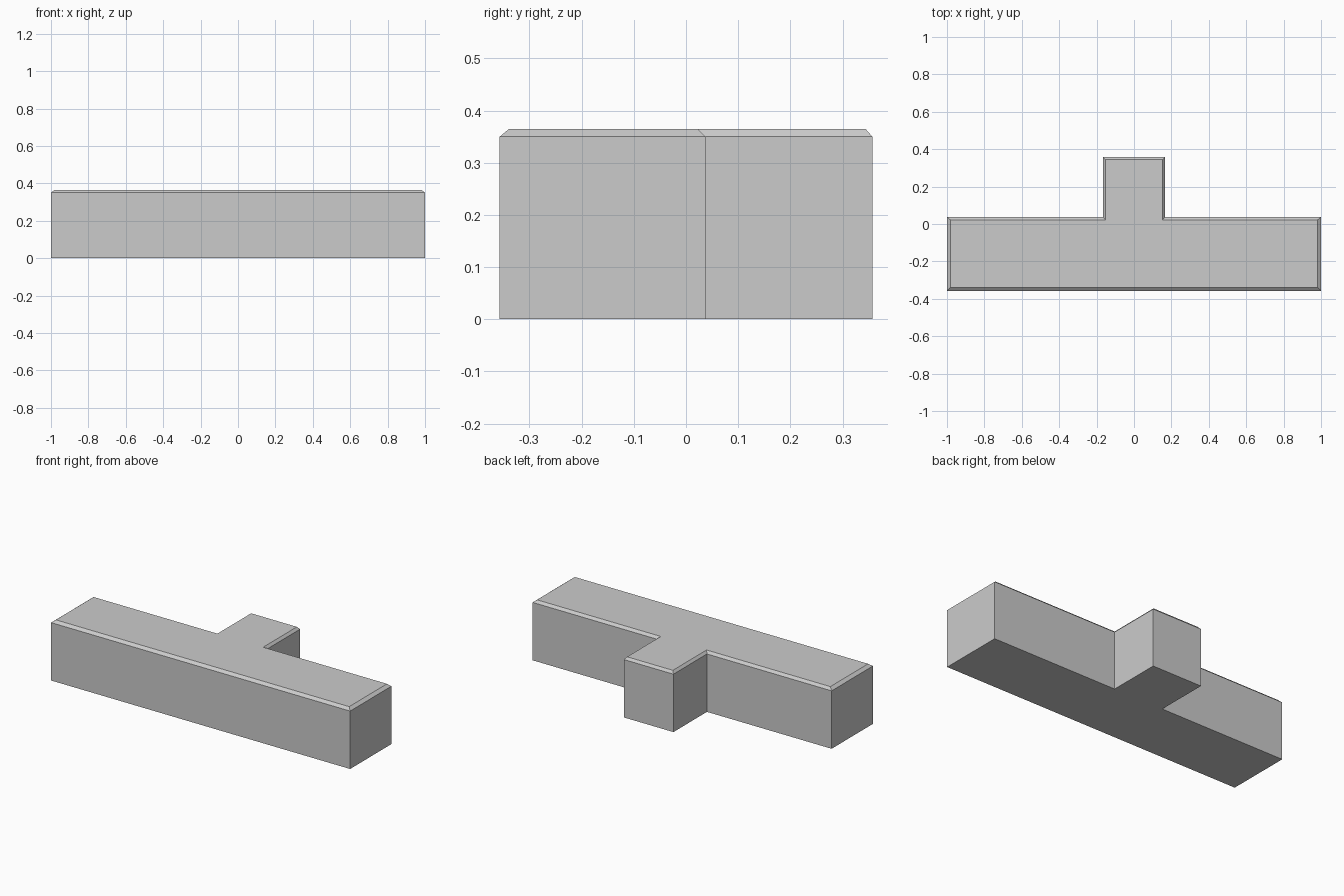
import bpy, bmesh

if "Cube" in bpy.data.objects:
    bpy.data.objects.remove(bpy.data.objects["Cube"])


def tee(x, front, notch, stem, back, z):
    """T-shaped outline, counter-clockwise, mirrored about x = 0."""
    right = [(x, front), (x, notch), (stem, notch), (stem, back)]
    left = [(-px, py) for px, py in reversed(right)]
    return [(px, py, z) for px, py in right + left]


# Outline at the floor, at the top of the walls, and inset for the chamfered rim
sections = [
    tee(1.0, -0.357, 0.037, 0.166, 0.357, 0.0),
    tee(1.0, -0.357, 0.037, 0.166, 0.357, 0.35),
    tee(0.981, -0.339, 0.022, 0.153, 0.344, 0.365),
]

bm = bmesh.new()
rings = [[bm.verts.new(p) for p in s] for s in sections]

# Walls and chamfer
for low, high in zip(rings, rings[1:]):
    n = len(low)
    for i in range(n):
        j = (i + 1) % n
        bm.faces.new((low[i], low[j], high[j], high[i]))

# Bottom and top
bm.faces.new(rings[0][::-1])
bm.faces.new(rings[-1])
bmesh.ops.recalc_face_normals(bm, faces=bm.faces)

mesh = bpy.data.meshes.new("tee_block")
bm.to_mesh(mesh)
bm.free()
bpy.context.collection.objects.link(bpy.data.objects.new("tee_block", mesh))
